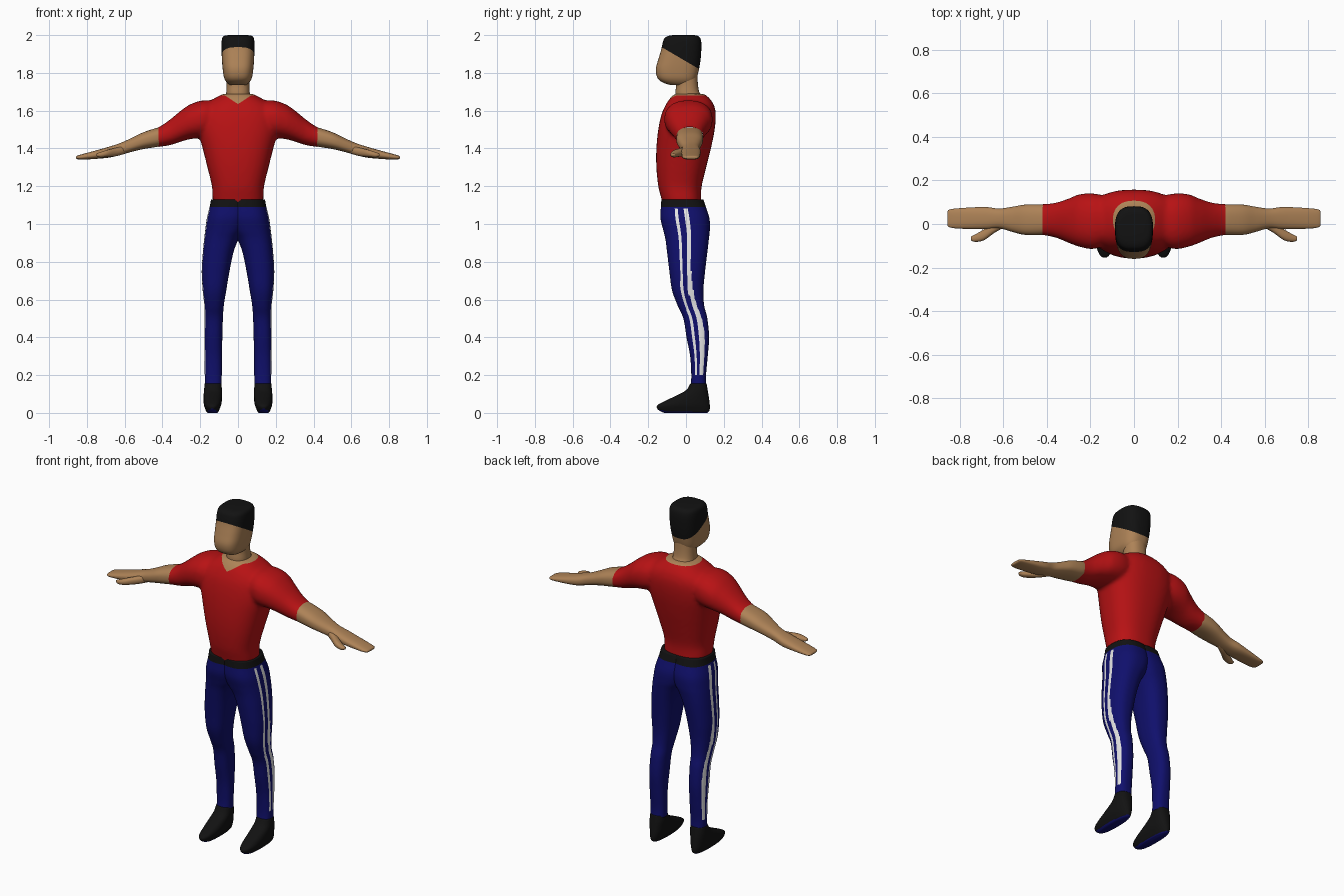
import bpy, bmesh, math
from mathutils import Vector

if "Cube" in bpy.data.objects:
    bpy.data.objects.remove(bpy.data.objects["Cube"])


def material(name, rgb):
    m = bpy.data.materials.new(name)
    m.diffuse_color = (*rgb, 1)
    m.use_nodes = True
    m.node_tree.nodes["Principled BSDF"].inputs["Base Color"].default_value = m.diffuse_color
    return m


RED = material("shirt red", (0.48, 0.006, 0.007))
BLUE = material("trouser blue", (0.005, 0.005, 0.15))
SKIN = material("skin tan", (0.42, 0.225, 0.095))
BLACK = material("black", (0.006, 0.006, 0.006))
WHITE = material("stripe white", (0.8, 0.8, 0.8))


def smooth_rows(rows, steps):
    """Catmull-Rom interpolation between cross-sections."""
    out = []
    for i in range(len(rows) - 1):
        p0, p1 = rows[max(i - 1, 0)], rows[i]
        p2, p3 = rows[i + 1], rows[min(i + 2, len(rows) - 1)]
        for k in range(steps):
            t = k / steps
            out.append([0.5 * (2 * b + (c - a) * t + (2 * a - 5 * b + 4 * c - d) * t * t
                               + (3 * b - a - 3 * c + d) * t ** 3)
                        for a, b, c, d in zip(p0, p1, p2, p3)])
    return out + [list(rows[-1])]


def spow(v, e):
    return math.copysign(abs(v) ** e, v)


def loft(bm, rows, axis="Z", side=1, n=48, p=2.3, steps=4):
    """Rows are (position, a_min, a_max, b_min, b_max); sections are superellipses."""
    rings = []
    for t, a0, a1, b0, b1 in smooth_rows(rows, steps):
        ring = []
        for i in range(n):
            ang = 2 * math.pi * i / n
            a = (a0 + a1) / 2 + (a1 - a0) / 2 * spow(math.cos(ang), 2 / p)
            b = (b0 + b1) / 2 + (b1 - b0) / 2 * spow(math.sin(ang), 2 / p)
            ring.append(bm.verts.new((a * side, b, t) if axis == "Z" else (t * side, a, b)))
        rings.append(ring)
    for r, s in zip(rings, rings[1:]):
        for i in range(n):
            j = (i + 1) % n
            bm.faces.new((r[i], r[j], s[j], s[i]))
    bm.faces.new(rings[0])
    bm.faces.new(rings[-1])


def cut(bm, point, normal, remove=False):
    bmesh.ops.bisect_plane(bm, geom=bm.verts[:] + bm.edges[:] + bm.faces[:],
                           plane_co=point, plane_no=normal, clear_outer=remove)


def finish(name, bm, mats, rule=None):
    bmesh.ops.recalc_face_normals(bm, faces=bm.faces[:])
    bm.normal_update()
    bm.faces.index_update()
    for f in bm.faces:
        f.smooth = True
        if rule:
            f.material_index = rule(f)
    me = bpy.data.meshes.new(name)
    bm.to_mesh(me)
    bm.free()
    for m in mats:
        me.materials.append(m)
    ob = bpy.data.objects.new(name, me)
    bpy.context.collection.objects.link(ob)
    return ob


def body(z, xh, y0, y1):
    return (z, -xh, xh, y0, y1)


# Shirt: torso and sleeves fused into one skin
torso = [body(1.10, .132, -.122, .083), body(1.14, .135, -.132, .08), body(1.20, .138, -.147, .083),
         body(1.30, .162, -.157, .107), body(1.40, .187, -.157, .132), body(1.50, .213, -.147, .152),
         body(1.58, .212, -.13, .158), body(1.63, .18, -.108, .148), body(1.665, .125, -.085, .125),
         body(1.69, .078, -.06, .095)]
sleeve = [(.10, -.08, .12, 1.49, 1.645), (.18, -.115, .14, 1.46, 1.655), (.25, -.105, .137, 1.45, 1.635),
          (.30, -.087, .117, 1.437, 1.602), (.36, -.063, .098, 1.417, 1.553),
          (.42, -.052, .092, 1.408, 1.513), (.50, -.052, .09, 1.395, 1.488)]
bm = bmesh.new()
loft(bm, torso, p=2.4)
for s in (1, -1):
    loft(bm, sleeve, "X", s)
raw = finish("shirt_raw", bm, [])
rm = raw.modifiers.new("fuse", "REMESH")
rm.mode, rm.voxel_size = "VOXEL", 0.011
sm = raw.modifiers.new("soften", "SMOOTH")
sm.factor, sm.iterations = 0.5, 8
bpy.context.view_layer.update()
fused = raw.evaluated_get(bpy.context.evaluated_depsgraph_get()).to_mesh()
bm = bmesh.new()
bm.from_mesh(fused)
bpy.data.objects.remove(raw)
V0, VS = 1.635, 0.65  # neckline point height and slope
for s in (1, -1):
    cut(bm, (.42 * s, 0, 0), (s, 0, 0), True)
    cut(bm, (0, 0, V0), Vector((-VS * s, 0, 1)).normalized())
cut(bm, (0, 0, 1.68), (0, 0, 1))


def neckline(f):
    c = f.calc_center_median()
    return int(c.z > 1.68 or (c.y < 0.02 and c.z > V0 + VS * abs(c.x)))


finish("shirt", bm, [RED, SKIN], neckline)

# Forearms with mitten hands and thumbs
forearm = [(.405, -.044, .084, 1.418, 1.508), (.42, -.05, .09, 1.41, 1.511), (.50, -.05, .089, 1.397, 1.486),
           (.56, -.036, .079, 1.383, 1.457), (.62, -.02, .071, 1.366, 1.43), (.68, -.024, .078, 1.352, 1.41),
           (.75, -.023, .076, 1.345, 1.39), (.82, -.02, .071, 1.341, 1.371), (.85, -.014, .066, 1.343, 1.362),
           (.858, -.004, .056, 1.347, 1.357)]
thumb = [(.59, -.012, .03, 1.375, 1.42), (.64, -.04, .01, 1.36, 1.405), (.69, -.075, -.025, 1.355, 1.393),
         (.73, -.082, -.048, 1.353, 1.38), (.75, -.075, -.058, 1.36, 1.373)]
for s, tag in ((1, "left"), (-1, "right")):
    bm = bmesh.new()
    loft(bm, forearm, "X", s, p=2.5)
    finish(tag + "_forearm_and_hand", bm, [SKIN])
    bm = bmesh.new()
    loft(bm, thumb, "X", s, n=24)
    finish(tag + "_thumb", bm, [SKIN])

# Neck
bm = bmesh.new()
loft(bm, [body(1.62, .062, -.05, .08), body(1.67, .064, -.056, .085), body(1.70, .062, -.056, .07),
          body(1.74, .06, -.052, .063), body(1.80, .062, -.06, .06)])
finish("neck", bm, [SKIN])

# Head with cropped hair above a sloping hairline
bm = bmesh.new()
loft(bm, [body(1.735, .042, -.08, .03), body(1.75, .06, -.125, .045), body(1.775, .074, -.152, .057),
          body(1.82, .081, -.16, .069), body(1.87, .085, -.147, .077), body(1.92, .087, -.132, .081),
          body(1.96, .087, -.123, .081), body(1.985, .083, -.113, .075), body(1.997, .07, -.09, .06),
          body(2.0, .045, -.06, .035)], p=2.8)
hair_point = Vector((0, -.135, 1.94))
hair_normal = Vector((0, .505, .863))
cut(bm, hair_point, hair_normal)
finish("head_and_hair", bm, [SKIN, BLACK],
       lambda f: int((f.calc_center_median() - hair_point).dot(hair_normal) > 0))

# Trouser legs, each reaching the waist and meeting in the middle
N = 96
leg = [(1.13, -.06, .143, -.13, .092), (1.09, -.06, .15, -.133, .105), (1.03, -.055, .165, -.135, .124),
       (.97, -.035, .173, -.121, .126), (.92, -.003, .179, -.109, .121), (.85, .024, .186, -.1, .113),
       (.75, .045, .192, -.088, .101), (.65, .062, .187, -.074, .092), (.57, .075, .178, -.045, .096),
       (.50, .08, .177, -.014, .113), (.40, .083, .178, .003, .122), (.30, .085, .177, .022, .115),
       (.20, .086, .176, .028, .106), (.145, .087, .175, .025, .108)]


def trouser_paint(f):
    c = f.calc_center_median()
    if c.z > 1.09:
        return 2  # belt
    ang = 2 * math.pi * (f.index % N + 0.5) / N
    u, k = math.sin(ang), min(max((.75 - c.z) / .3, 0), 1)
    on = -.33 - .12 * k < u < -.19 or .08 * k < u < .16 + .38 * k
    return int(on and math.cos(ang) > 0 and .2 < c.z < 1.085)


# Shoes with blue soles
shoe = [(.155, .088, .176, .023, .109), (.12, .085, .18, .0, .115), (.09, .085, .182, -.055, .12),
        (.06, .086, .182, -.118, .124), (.04, .09, .18, -.152, .126), (.022, .097, .174, -.152, .126),
        (.008, .103, .168, -.135, .122), (0, .11, .16, -.115, .112)]
for s, tag in ((1, "left"), (-1, "right")):
    bm = bmesh.new()
    loft(bm, leg, side=s, n=N, p=2.4, steps=6)
    finish(tag + "_trouser_leg", bm, [BLUE, WHITE, BLACK], trouser_paint)
    bm = bmesh.new()
    loft(bm, shoe, side=s, p=2.4)
    finish(tag + "_shoe", bm, [BLACK, BLUE], lambda f: int(f.normal.z < -0.6))
